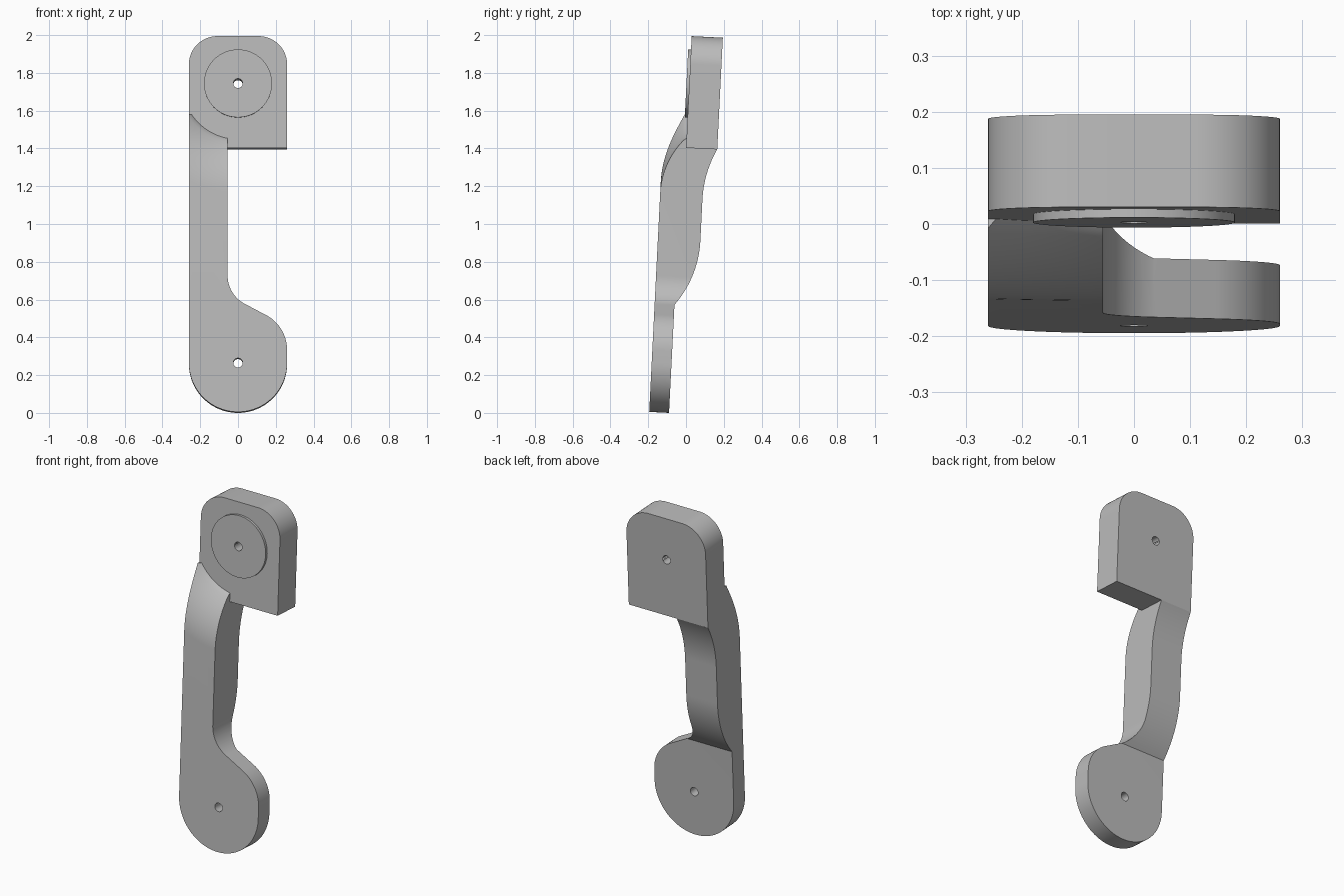
import bpy, bmesh
from math import sin, cos, radians, pi, asin
from mathutils import Matrix, Vector

if "Cube" in bpy.data.objects:
    bpy.data.objects.remove(bpy.data.objects["Cube"])

grey = bpy.data.materials.new("plain_grey")
grey.use_nodes = True
COLOUR = (0.5, 0.5, 0.5, 1)
grey.diffuse_color = COLOUR
grey.node_tree.nodes["Principled BSDF"].inputs["Base Color"].default_value = COLOUR


def finish(bm, name):
    bmesh.ops.remove_doubles(bm, verts=bm.verts, dist=1e-5)
    bmesh.ops.recalc_face_normals(bm, faces=bm.faces)
    mesh = bpy.data.meshes.new(name)
    bm.to_mesh(mesh)
    bm.free()
    mesh.materials.append(grey)
    ob = bpy.data.objects.new(name, mesh)
    bpy.context.collection.objects.link(ob)
    return ob


def arc(cx, cy, r, a0, a1, n=20):
    angles = [radians(a0 + (a1 - a0) * i / n) for i in range(n + 1)]
    return [(cx + r * cos(a), cy + r * sin(a)) for a in angles]


def extrude(name, points, axis, lo, hi):
    """Extrude an (x, z) outline along y, or a (y, z) outline along x."""
    bm = bmesh.new()
    place = (lambda u, v: (u, lo, v)) if axis == "y" else (lambda u, v: (lo, u, v))
    face = bm.faces.new([bm.verts.new(place(u, v)) for u, v in points])
    ret = bmesh.ops.extrude_face_region(bm, geom=[face])
    move = Vector((0, hi - lo, 0)) if axis == "y" else Vector((hi - lo, 0, 0))
    bmesh.ops.translate(bm, vec=move, verts=[v for v in ret["geom"] if isinstance(v, bmesh.types.BMVert)])
    return finish(bm, name)


def lathe(name, profile, cz, steps=96):
    """Spin an (r, y) profile around a y axis at height cz."""
    bm = bmesh.new()
    verts = [bm.verts.new((r, y, cz)) for r, y in profile]
    edges = [bm.edges.new(pair) for pair in zip(verts, verts[1:])]
    bmesh.ops.spin(bm, geom=verts + edges, cent=(0, 0, cz), axis=(0, 1, 0),
                   angle=2 * pi, steps=steps)
    return finish(bm, name)


def boolean(ob, other, operation):
    mod = ob.modifiers.new(operation, "BOOLEAN")
    mod.object, mod.operation, mod.solver = other, operation, "EXACT"
    bpy.context.view_layer.objects.active = ob
    bpy.ops.object.modifier_apply(modifier=mod.name)
    bpy.data.objects.remove(other)


W = 0.26            # half width
FRONT = -0.195      # front of the arm
BLOCK_Y = (-0.07, 0.095)
BLOCK_Z = 1.408
TOP = 2.0
TOP_HOLE, LOW_HOLE = 1.749, 0.262

# Arm: front outline with a round foot, intersected with a curved side profile
outline = ([(-W, 1.585), (-W, LOW_HOLE)]
           + arc(0, LOW_HOLE, W, 180, 360, 48)[1:]
           + arc(0.05, 0.33, 0.21, 0, 65)
           + arc(0.115, 0.725, 0.17, 245, 180)
           + [(-0.055, 1.585)])
arm = extrude("handle_arm", outline, "y", -0.4, 0.4)

r_up, r_low, back = 0.593, 0.556, 0.03
up = asin((BLOCK_Z - 1.138) / r_up) * 180 / pi
low = asin(0.345 / r_low) * 180 / pi
side = ([(FRONT, -0.1), (FRONT, 1.7), (BLOCK_Y[0], 1.7), (BLOCK_Y[0], BLOCK_Z)]
        + arc(back + r_up, 1.138, r_up, 180 - up, 180)
        + arc(back - r_low, 0.92, r_low, 0, -low)
        + [(-0.09, 0.574), (-0.09, -0.1)])
boolean(arm, extrude("side_profile", side, "x", -0.5, 0.5), "INTERSECT")

# Round swept relief on the arm's front, around the boss
sweep = arc(0.59, FRONT + 0.42, 0.42, 225.5, 270, 24)
relief = [(0, BLOCK_Y[0]), (sweep[0][0], BLOCK_Y[0])] + sweep[1:] + [(0.59, -0.4), (0, -0.4)]
boolean(arm, lathe("relief_cutter", relief, TOP_HOLE), "DIFFERENCE")

# Mounting block with rounded top corners, and its raised boss
corner = 0.15
block = ([(-W, BLOCK_Z), (W, BLOCK_Z)]
         + arc(W - corner, TOP - corner, corner, 0, 90)
         + arc(corner - W, TOP - corner, corner, 90, 180))
boolean(arm, extrude("mounting_block", block, "y", *BLOCK_Y), "UNION")
boss = [(0, -0.085), (0.18, -0.085), (0.18, -0.03), (0, -0.03)]
boolean(arm, lathe("boss", boss, TOP_HOLE, 64), "UNION")

# Screw holes
for z in (TOP_HOLE, LOW_HOLE):
    drill = [(0, -0.5), (0.025, -0.5), (0.025, 0.5), (0, 0.5)]
    boolean(arm, lathe("drill", drill, z, 32), "DIFFERENCE")

# Lean the whole handle back a little and stand it on the ground
arm.data.transform(Matrix.Rotation(-asin(0.05), 4, "X"))
lowest = min(v.co.z for v in arm.data.vertices)
arm.data.transform(Matrix.Translation((0, 0, -lowest)))

bpy.ops.object.select_all(action="DESELECT")
arm.select_set(True)
bpy.context.view_layer.objects.active = arm
bpy.ops.object.shade_smooth_by_angle(angle=radians(25))
